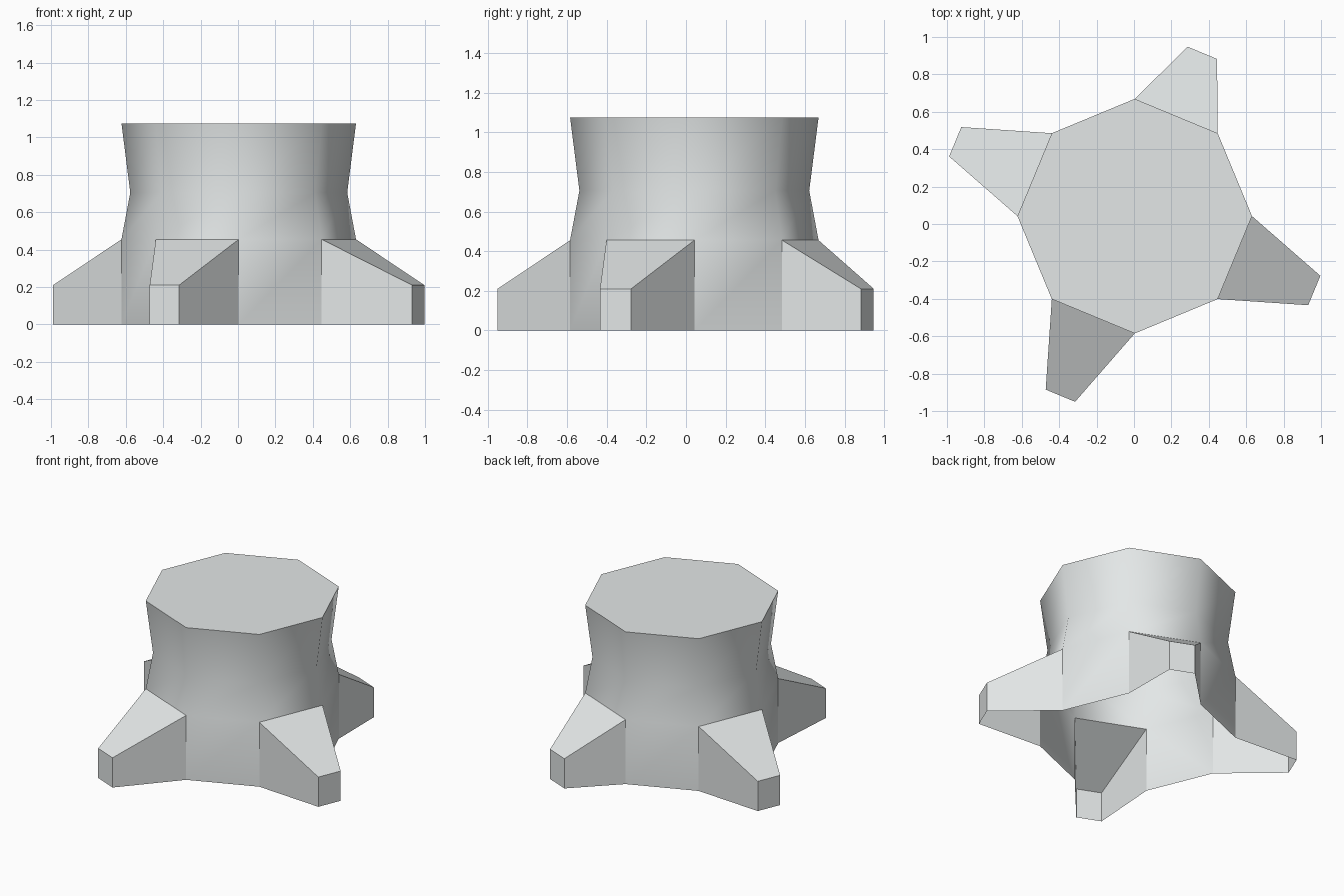
import bpy
import bmesh
from math import sin, cos, pi, radians
from mathutils import Vector

cube = bpy.data.objects.get("Cube")
if cube:
    bpy.data.objects.remove(cube, do_unlink=True)

SIDES = 8
STEP = 2 * pi / SIDES
CENTRE = Vector((0.004, 0.042, 0))
RADIUS = 0.627
ROOT_TOP = 0.455
TIP_TOP = 0.21

grey = bpy.data.materials.new("pale_grey")
grey.use_nodes = True
colour = (0.77, 0.8, 0.8, 1)
grey.diffuse_color = colour
grey.node_tree.nodes["Principled BSDF"].inputs["Base Color"].default_value = colour


def polar(radius, angle, z=0):
    return Vector((radius * cos(angle), radius * sin(angle), z))


def make_object(name, bm, smooth=False):
    mesh = bpy.data.meshes.new(name)
    bm.to_mesh(mesh)
    bm.free()
    mesh.materials.append(grey)
    obj = bpy.data.objects.new(name, mesh)
    obj.location = CENTRE
    bpy.context.collection.objects.link(obj)
    if smooth:
        bpy.ops.object.select_all(action="DESELECT")
        obj.select_set(True)
        bpy.context.view_layer.objects.active = obj
        bpy.ops.object.shade_smooth_by_angle(angle=radians(50))
    return obj


# Waisted trunk, open underneath and behind each root
bm = bmesh.new()
profile = [(RADIUS, 0), (RADIUS, ROOT_TOP), (0.58, 0.705), (RADIUS, 1.075)]
rings = [[bm.verts.new(polar(r, i * STEP, z)) for i in range(SIDES)]
         for r, z in profile]
for level, (low, high) in enumerate(zip(rings, rings[1:])):
    for i in range(SIDES):
        j = (i + 1) % SIDES
        if level == 0 and i % 2 == 1:
            continue
        bm.faces.new((low[i], low[j], high[j], high[i]))
bm.faces.new(rings[-1])
make_object("trunk", bm, smooth=True)


# Tapered hollow roots on every other side
def make_root(name, side, reach):
    bm = bmesh.new()
    middle = (side + 0.5) * STEP
    across = Vector((-sin(middle), cos(middle), 0)) * 0.085
    tip = polar(reach, middle)
    outline = [polar(RADIUS, side * STEP), tip - across,
               tip + across, polar(RADIUS, (side + 1) * STEP)]
    heights = [ROOT_TOP, TIP_TOP, TIP_TOP, ROOT_TOP]
    low = [bm.verts.new(p) for p in outline]
    high = [bm.verts.new(p + Vector((0, 0, h))) for p, h in zip(outline, heights)]
    for i in range(3):
        bm.faces.new((low[i], low[i + 1], high[i + 1], high[i]))
    bm.faces.new(high)
    make_object(name, bm)


make_root("back_root", 1, 0.945)
for name, side in (("right_root", 3), ("front_root", 5), ("left_root", 7)):
    make_root(name, side, 1.039)
